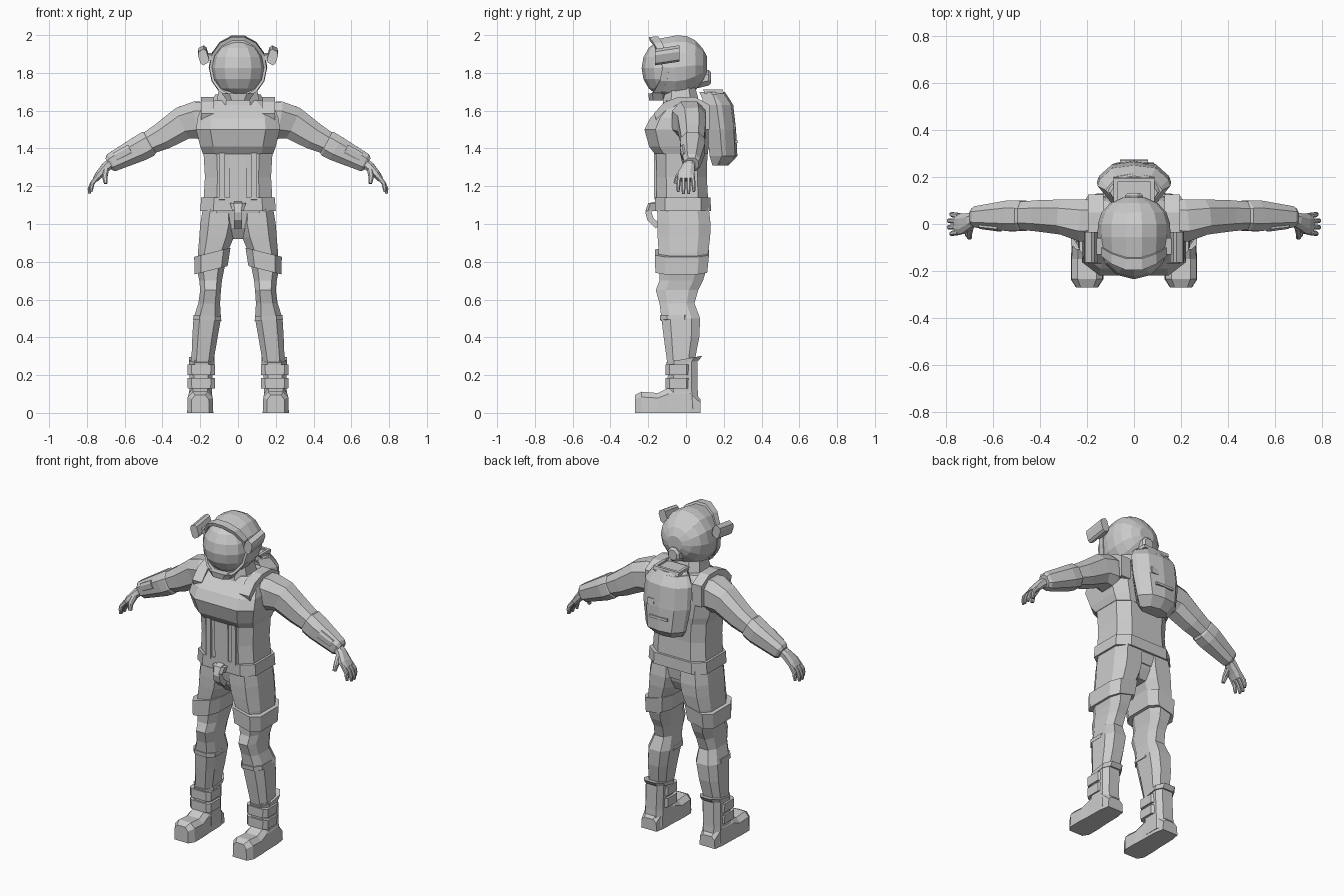
import bpy, bmesh, math
from mathutils import Vector

suit = bpy.data.materials.new("suit_grey")
suit.diffuse_color = (0.6, 0.6, 0.6, 1)


def loft(name, rings, mirror=False, closed=False):
    """Skin a list of point rings; cap the ends, or join last to first."""
    bm = bmesh.new()
    vs = [[bm.verts.new(p) for p in r] for r in rings]
    n = len(vs[0])
    pairs = list(zip(vs, vs[1:])) + ([(vs[-1], vs[0])] if closed else [])
    for a, b in pairs:
        for i in range(n):
            bm.faces.new((a[i], a[(i + 1) % n], b[(i + 1) % n], b[i]))
    if not closed:
        bm.faces.new(vs[0])
        bm.faces.new(vs[-1])
    bmesh.ops.recalc_face_normals(bm, faces=bm.faces)
    me = bpy.data.meshes.new(name)
    bm.to_mesh(me)
    bm.free()
    ob = bpy.data.objects.new(name, me)
    bpy.context.collection.objects.link(ob)
    me.materials.append(suit)
    if mirror:
        ob.modifiers.new("mirror", 'MIRROR').use_mirror_merge = False
    return ob


def octo(k):
    return [(1, -k), (1, k), (k, 1), (-k, 1), (-1, k), (-1, -k), (-k, -1), (k, -1)]


def level(z, x0, x1, y0, y1, k=.55, tilt=0, lean=0):
    """Chamfered box outline at height z; tilt slopes it in x, lean in y."""
    cx, cy, hx, hy = (x0 + x1) / 2, (y0 + y1) / 2, (x1 - x0) / 2, (y1 - y0) / 2
    return [(cx + hx * a, cy + hy * b, z + tilt * hx * a + lean * hy * b) for a, b in octo(k)]


def stack(name, rows, mirror=False, **kw):
    return loft(name, [level(*r, **kw) for r in rows], mirror)


def tube(name, rows, k=.5, mirror=True):
    """Rows of (x, y, z, half width along y, half thickness) along a path."""
    P = [Vector(r[:3]) for r in rows]
    rings = []
    for i, r in enumerate(rows):
        d = P[min(i + 1, len(P) - 1)] - P[max(i - 1, 0)]
        nrm = d.cross(Vector((0, 1, 0))).normalized()
        side = nrm.cross(d).normalized()
        rings.append([P[i] + side * r[3] * a + nrm * r[4] * b for a, b in octo(k)])
    return loft(name, rings, mirror)


def extrude_x(name, prof, x0, x1, mirror=False):
    return loft(name, [[(x, y, z) for y, z in prof] for x in (x0, x1)], mirror)


def oval(y, hx, hz, cz, n=14, bow=0):
    """Oval outline facing front; bow pulls its top and bottom forward."""
    A = [2 * math.pi * (i + .5) / n for i in range(n)]
    return [(hx * math.sin(a), y - bow * math.cos(a) ** 2, cz + hz * math.cos(a)) for a in A]


# Torso, chest shell, belt and neck
stack("waist", [(1.0, -.17, .17, -.14, .11), (1.08, -.185, .185, -.155, .12),
                (1.25, -.175, .175, -.155, .11), (1.42, -.185, .185, -.16, .115)], k=.62)
stack("chest", [(1.37, -.185, .185, -.165, .115), (1.41, -.2, .2, -.195, .12),
                (1.5, -.222, .222, -.22, .12), (1.56, -.215, .215, -.19, .115),
                (1.62, -.19, .19, -.13, .1), (1.655, -.14, .14, -.1, .08)], k=.66)
stack("belt", [(1.07, -.2, .2, -.163, .132), (1.14, -.195, .195, -.163, .13)], k=.65)
stack("crotch", [(.92, -.04, .04, -.09, .07), (.98, -.1, .1, -.13, .1),
                 (1.08, -.17, .17, -.15, .12)])
stack("neck", [(1.62, -.12, .12, -.125, .075), (1.665, -.11, .11, -.12, .065),
               (1.72, -.1, .1, -.11, .05)])
stack("collar", [(1.63, -.13, .13, -.115, .085), (1.655, -.125, .125, -.11, .08)])

# Abdomen ridges and centre plate
front_edge = [(-.14, 1.12), (-.168, 1.13), (-.17, 1.385), (-.14, 1.385)]
extrude_x("abdomen_ridge", front_edge, .07, .1, True)
extrude_x("abdomen_plate", [(y + .005, z) for y, z in front_edge], -.045, .045)

# Hanging buckle loop on the belt
path = [(-.155, 1.12), (-.20, 1.11), (-.215, 1.06), (-.205, 1.02), (-.16, .975)]
outer = path + [(y + .018, z + (.0 if i else .012)) for i, (y, z) in reversed(list(enumerate(
    [(-.155, 1.085), (-.185, 1.085), (-.2, 1.06), (-.19, 1.03), (-.155, 1.0)])))]
extrude_x("buckle_loop", outer, -.022, .022)
stack("buckle_head", [(1.07, -.03, .03, -.215, -.15), (1.11, -.042, .042, -.2, -.15)])

# Legs
stack("leg", [(1.09, .01, .185, -.15, .12), (1.0, .005, .2, -.152, .13),
              (.93, .022, .205, -.15, .128), (.85, .055, .212, -.145, .118),
              (.75, .075, .215, -.14, .105), (.7, .085, .205, -.14, .09),
              (.65, .09, .2, -.16, .065), (.58, .095, .21, -.14, .045),
              (.5, .09, .236, -.13, .075), (.4, .108, .242, -.118, .07),
              (.27, .13, .247, -.1, .045)], True)
stack("thigh_strap", [(.755, .055, .23, -.162, .112), (.85, .04, .232, -.165, .122)],
      True, k=.62, tilt=-.25)
stack("knee_band", [(.49, .088, .238, -.136, .03), (.515, .09, .235, -.138, .03)], True, tilt=.05)

# Boots: shaft, straps, heel tab, foot
stack("boot_shaft", [(.02, .135, .262, -.1, .07), (.12, .138, .258, -.098, .062),
                     (.28, .132, .255, -.095, .06)], True, k=.6)
for i, z in enumerate((.13, .2)):
    stack("boot_strap_%d" % (i + 1), [(z, .123, .266, -.108, .022),
                                      (z + .055, .122, .268, -.108, .022)], True, k=.7)
stack("boot_cuff", [(.262, .125, .258, -.1, .068), (.285, .125, .26, -.105, .085)],
      True, lean=.18)
foot = [(.078, 0, .05), (.078, .07, .05), (.02, .14, .06), (-.09, .135, .062), (-.15, .105, .066),
        (-.235, .112, .066), (-.27, .095, .045)]
rings = []
for y, h, w in foot:
    h = max(h, .03)
    rings.append([(.2 + a * w, y, z) for a, z in
                  ((-1.05, 0), (1.05, 0), (1, h * .75), (.6, h), (-.6, h), (-1, h * .75))])
loft("boot_foot", rings, True)

# Arms
tube("upper_arm", [(.15, .015, 1.56, .085, .085), (.215, .015, 1.55, .09, .1),
                   (.29, .03, 1.535, .075, .088), (.4, .035, 1.465, .066, .073),
                   (.49, .035, 1.42, .058, .058)])
tube("forearm", [(.455, .035, 1.435, .05, .055), (.475, .035, 1.425, .064, .07),
                 (.52, .035, 1.40, .066, .068), (.67, .03, 1.325, .045, .05),
                 (.685, .03, 1.317, .035, .036)])
tube("sleeve_panel", [(.57, -.012, 1.395, .02, .028), (.65, -.005, 1.352, .016, .026)])
tube("hand", [(.66, .025, 1.33, .026, .026), (.695, .015, 1.305, .032, .026),
              (.735, .0, 1.262, .044, .02), (.755, .0, 1.235, .044, .016)])
for i, y in enumerate((.036, .012, -.012, -.036)):
    r = .0 if i in (1, 2) else .01
    tube("finger_%d" % (i + 1), [(.745, y, 1.25, .0105, .013), (.772, y * 1.1, 1.215, .0105, .012),
                                 (.785 - r, y * 1.15, 1.185 + r, .01, .011),
                                 (.788 - r, y * 1.15, 1.16 + r, .007, .007)])
tube("thumb", [(.7, -.012, 1.285, .018, .016), (.705, -.045, 1.25, .013, .014),
               (.7, -.056, 1.215, .01, .01)])

# Helmet shell, rim, visor and chin
loft("helmet_shell", [oval(-.11, .145, .155, 1.825, bow=.06), oval(-.055, .155, .172, 1.83),
                      oval(.0, .154, .165, 1.835), oval(.05, .138, .135, 1.84),
                      oval(.09, .1, .09, 1.84), oval(.112, .05, .045, 1.84)])
loft("helmet_rim", [oval(-.09, .153, .168, 1.83, bow=.06), oval(-.125, .152, .166, 1.828, bow=.075),
                    oval(-.125, .138, .148, 1.825, bow=.07), oval(-.09, .138, .148, 1.825, bow=.05)],
     closed=True)
bm = bmesh.new()
bmesh.ops.create_uvsphere(bm, u_segments=12, v_segments=8, radius=1)
for v in bm.verts:
    v.co = (v.co.x * .142, v.co.y * .13 - .105, v.co.z * .152 + 1.825)
me = bpy.data.meshes.new("visor")
bm.to_mesh(me)
bm.free()
me.materials.append(suit)
bpy.context.collection.objects.link(bpy.data.objects.new("visor", me))
stack("chin_guard", [(1.655, -.06, .06, -.195, -.1), (1.69, -.085, .085, -.2, -.1)])

# Valve on the back of the helmet
loft("helmet_valve", [oval(.06, .045, .05, 1.765, 8), oval(.12, .042, .045, 1.775, 8),
                      oval(.132, .03, .032, 1.775, 8)])

# Side lamps with brackets
lamp = [[(.183 + a * .022 + b * .012, y, 1.893 + b * .036 - a * .012 + (y + .1) * .15)
         for a, b in octo(.6)] for y in (-.165, -.155, -.045, -.035)]
loft("lamp", lamp, True)
extrude_x("lamp_bracket", [(-.13, 1.865), (-.06, 1.875), (-.06, 1.905), (-.13, 1.895)],
          .13, .18, True)


# Backpack: shaped outline that narrows toward the wearer
def pack_ring(z, f, b, w):
    half = [(w * .62, f), (w, f + (b - f) * .45), (w * .94, b - .06), (w * .6, b - .012)]
    return [(x, y, z) for x, y in half] + [(0, b, z)] + [(-x, y, z) for x, y in reversed(half)]


loft("backpack", [pack_ring(1.31, .14, .225, .1), pack_ring(1.36, .125, .272, .135),
                  pack_ring(1.5, .11, .265, .158), pack_ring(1.63, .09, .25, .155),
                  pack_ring(1.685, .085, .215, .12)])
loft("backpack_lid", [pack_ring(1.655, .09, .235, .13), pack_ring(1.7, .07, .205, .1)])
extrude_x("pack_handle_side", [(.1, 1.69), (.2, 1.69), (.19, 1.712), (.09, 1.712)], .07, .088, True)
extrude_x("pack_handle_bar", [(.18, 1.69), (.2, 1.69), (.195, 1.712), (.178, 1.712)], -.088, .088)
extrude_x("pack_panel", [(.24, 1.5), (.262, 1.5), (.257, 1.54), (.24, 1.54)], .04, .085)
extrude_x("pack_slot", [(.25, 1.43), (.274, 1.43), (.273, 1.445), (.25, 1.445)], -.06, .06)

# Shoulder straps running from the chest over to the pack
over = [(-.15, 1.53), (-.17, 1.585), (-.115, 1.645), (-.04, 1.672), (.05, 1.672), (.125, 1.63),
        (.125, 1.5), (.1, 1.5), (.09, 1.6), (.03, 1.63), (-.05, 1.63), (-.1, 1.6)]
extrude_x("shoulder_strap", over, .13, .195, True)
